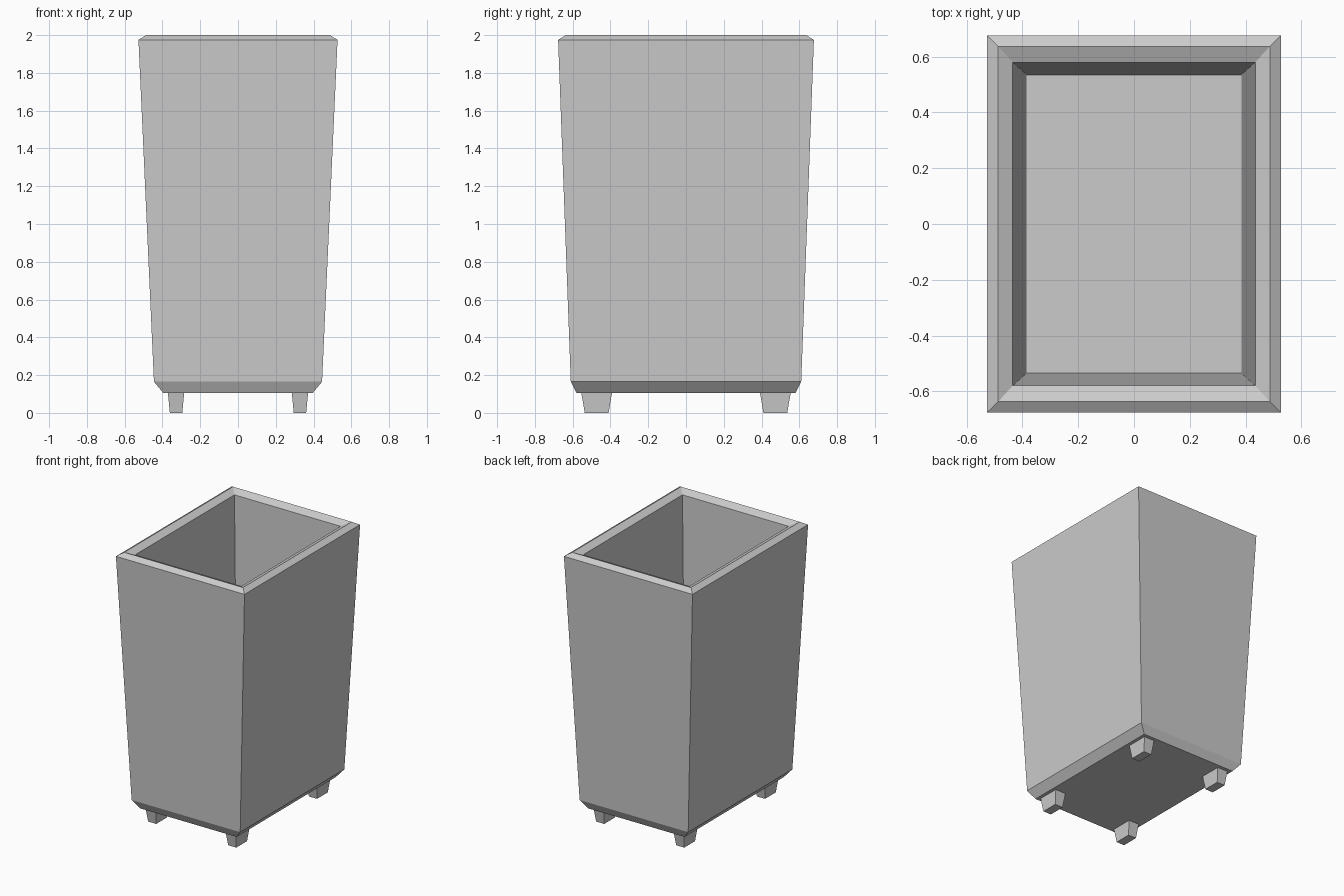
import bpy, bmesh

if "Cube" in bpy.data.objects:
    bpy.data.objects.remove(bpy.data.objects["Cube"])


def loft(name, rings):
    """Closed solid through rectangular rings (half_x, half_y, z), centred on the origin."""
    bm = bmesh.new()
    loops = []
    for hx, hy, z in rings:
        loops.append([bm.verts.new((sx * hx, sy * hy, z))
                      for sx, sy in ((-1, -1), (1, -1), (1, 1), (-1, 1))])
    for a, b in zip(loops, loops[1:]):
        for i in range(4):
            j = (i + 1) % 4
            bm.faces.new((a[i], a[j], b[j], b[i]))
    bm.faces.new(loops[0][::-1])
    bm.faces.new(loops[-1])
    bmesh.ops.recalc_face_normals(bm, faces=bm.faces)
    mesh = bpy.data.meshes.new(name)
    bm.to_mesh(mesh)
    bm.free()
    obj = bpy.data.objects.new(name, mesh)
    bpy.context.collection.objects.link(obj)
    return obj


# Hollow tapered body: chamfered base, outer wall, ridged rim, inner wall and floor
loft("bin_body", [
    (0.395, 0.58, 0.105),
    (0.445, 0.61, 0.165),
    (0.527, 0.677, 1.975),
    (0.487, 0.637, 2.0),
    (0.435, 0.58, 1.975),
    (0.385, 0.535, 0.2),
])

# Four tapered feet
for side, sx in (("left", -1), ("right", 1)):
    for end, sy in (("front", -1), ("back", 1)):
        foot = loft(f"{end}_{side}_foot", [(0.033, 0.063, 0.0), (0.043, 0.081, 0.105)])
        foot.location = (sx * 0.328, sy * 0.473, 0)
